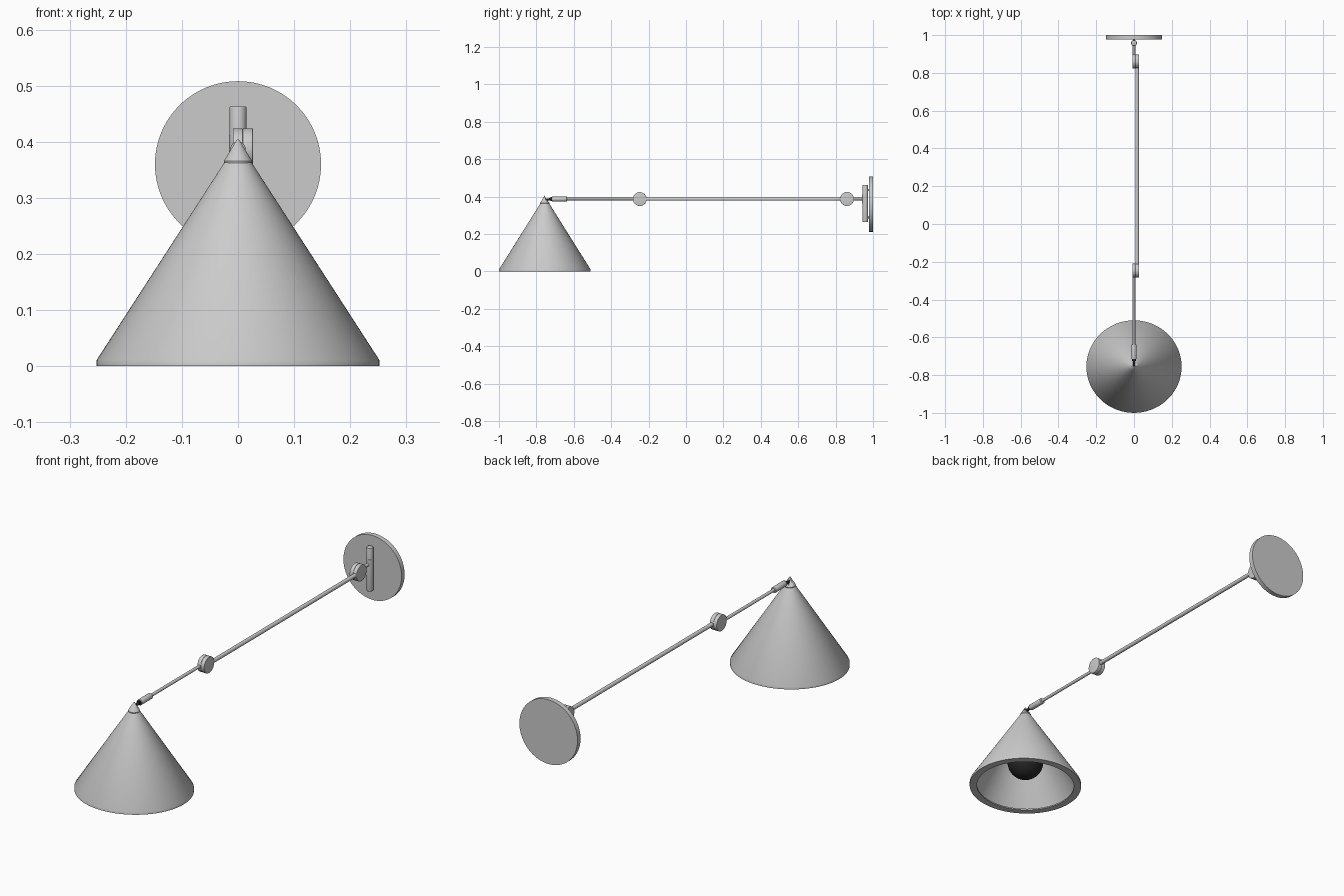
import bpy, bmesh, math
from mathutils import Vector

if "Cube" in bpy.data.objects:
    bpy.data.objects.remove(bpy.data.objects["Cube"])

SHADE_Y = -0.755
ARM_Z = 0.387

dark = bpy.data.materials.new("dark")
dark.diffuse_color = (0.02, 0.02, 0.02, 1)
dark.use_nodes = True
dark.node_tree.nodes["Principled BSDF"].inputs["Base Color"].default_value = dark.diffuse_color


def finish(name, bm, mat=None):
    bmesh.ops.recalc_face_normals(bm, faces=bm.faces)
    me = bpy.data.meshes.new(name)
    bm.to_mesh(me)
    bm.free()
    ob = bpy.data.objects.new(name, me)
    bpy.context.collection.objects.link(ob)
    if mat:
        me.materials.append(mat)
    bpy.ops.object.select_all(action='DESELECT')
    ob.select_set(True)
    bpy.context.view_layer.objects.active = ob
    bpy.ops.object.shade_smooth_by_angle(angle=math.radians(35))
    return ob


def rod(name, a, b, r, segs=32, bevel=0, mat=None):
    """Cylinder between two points, optionally with softened ends."""
    a, b = Vector(a), Vector(b)
    bm = bmesh.new()
    bmesh.ops.create_cone(bm, cap_ends=True, segments=segs, radius1=r, radius2=r,
                          depth=(b - a).length)
    if bevel:
        rim = [e for e in bm.edges if abs(e.verts[0].co.z - e.verts[1].co.z) < 1e-6]
        bmesh.ops.bevel(bm, geom=rim, offset=bevel, segments=3, profile=0.5, affect='EDGES')
    ob = finish(name, bm, mat)
    ob.location = (a + b) / 2
    ob.rotation_euler = (b - a).to_track_quat('Z', 'Y').to_euler()
    return ob


def lathe(name, profile, segs=96, closed=True):
    """Spin an (r, z) profile about the vertical axis."""
    bm = bmesh.new()
    vs = [bm.verts.new((r, 0, z)) for r, z in profile]
    es = [bm.edges.new(p) for p in zip(vs, vs[1:])]
    if closed:
        es.append(bm.edges.new((vs[-1], vs[0])))
    bmesh.ops.spin(bm, geom=vs + es, cent=(0, 0, 0), axis=(0, 0, 1),
                   angle=math.tau, steps=segs)
    bmesh.ops.remove_doubles(bm, verts=bm.verts, dist=1e-5)
    return finish(name, bm)


# Wall plate and its vertical swivel bar
rod("wall_plate", (0, 0.978, 0.36), (0, 1.0, 0.36), 0.148, 96)
rod("swivel_bar", (0, 0.958, 0.264), (0, 0.958, 0.463), 0.015, bevel=0.002)
rod("swivel_collar", (0, 0.958, 0.362), (0, 0.958, 0.411), 0.0158)
for i, z in enumerate((0.29, 0.435)):
    rod(f"bar_pin_{i + 1}", (0, 0.955, z), (0, 0.98, z), 0.006, 16)

# Arm: wall stub, long rod offset to the side, front rod
rod("wall_stub", (0, 0.955, ARM_Z), (0, 0.86, ARM_Z), 0.007)
rod("long_arm", (0.017, 0.86, ARM_Z), (0.017, -0.247, ARM_Z), 0.009)
rod("front_arm", (0, -0.247, ARM_Z), (0, -0.65, ARM_Z), 0.007)

# Hinges: two discs side by side
for label, y in (("wall", 0.861), ("elbow", -0.247)):
    rod(f"{label}_hinge_inner", (-0.009, y, ARM_Z), (0.0085, y, ARM_Z), 0.037, 48, 0.001)
    rod(f"{label}_hinge_outer", (0.0088, y, ARM_Z), (0.0265, y, ARM_Z), 0.037, 48, 0.001)

# Sleeve and tongue that carry the shade
rod("arm_sleeve", (0, -0.637, ARM_Z), (0, -0.716, ARM_Z), 0.0135, bevel=0.002)
rod("sleeve_neck", (0, -0.714, ARM_Z), (0, -0.724, ARM_Z), 0.010, mat=dark)
rod("shade_tongue", (0, -0.72, ARM_Z), (0, SHADE_Y, 0.382), 0.006, 16, mat=dark)

# Conical shade with thick turned-in rim
shade = lathe("shade", [(0.252, 0), (0.252, 0.011), (0.0225, 0.366),
                        (0.012, 0.366), (0.238, 0.012), (0.219, 0.006), (0.219, 0)])
shade.location.y = SHADE_Y
shade.scale.y = 0.971

# Pointed cap with a slot at the back for the tongue
cap = lathe("shade_cap", [(0, 0.36), (0.024, 0.361), (0.025, 0.366), (0.002, 0.404), (0, 0.405)],
            48, closed=False)
cap.location.y = SHADE_Y
bm = bmesh.new()
bmesh.ops.create_cube(bm, size=1)
cutter = finish("slot_cutter", bm)
cutter.scale = (0.013, 0.04, 0.06)
cutter.location = (0, SHADE_Y + 0.022, 0.40)
cutter.hide_render = True
cutter.hide_set(True)
mod = cap.modifiers.new("slot", 'BOOLEAN')
mod.operation = 'DIFFERENCE'
mod.object = cutter

# Bulb and its holder inside the shade
rod("bulb_holder", (0, SHADE_Y, 0.18), (0, SHADE_Y, 0.31), 0.026, mat=dark)
bm = bmesh.new()
bmesh.ops.create_uvsphere(bm, u_segments=48, v_segments=24, radius=0.08)
bulb = finish("bulb", bm, dark)
bulb.location = (0, SHADE_Y, 0.122)
